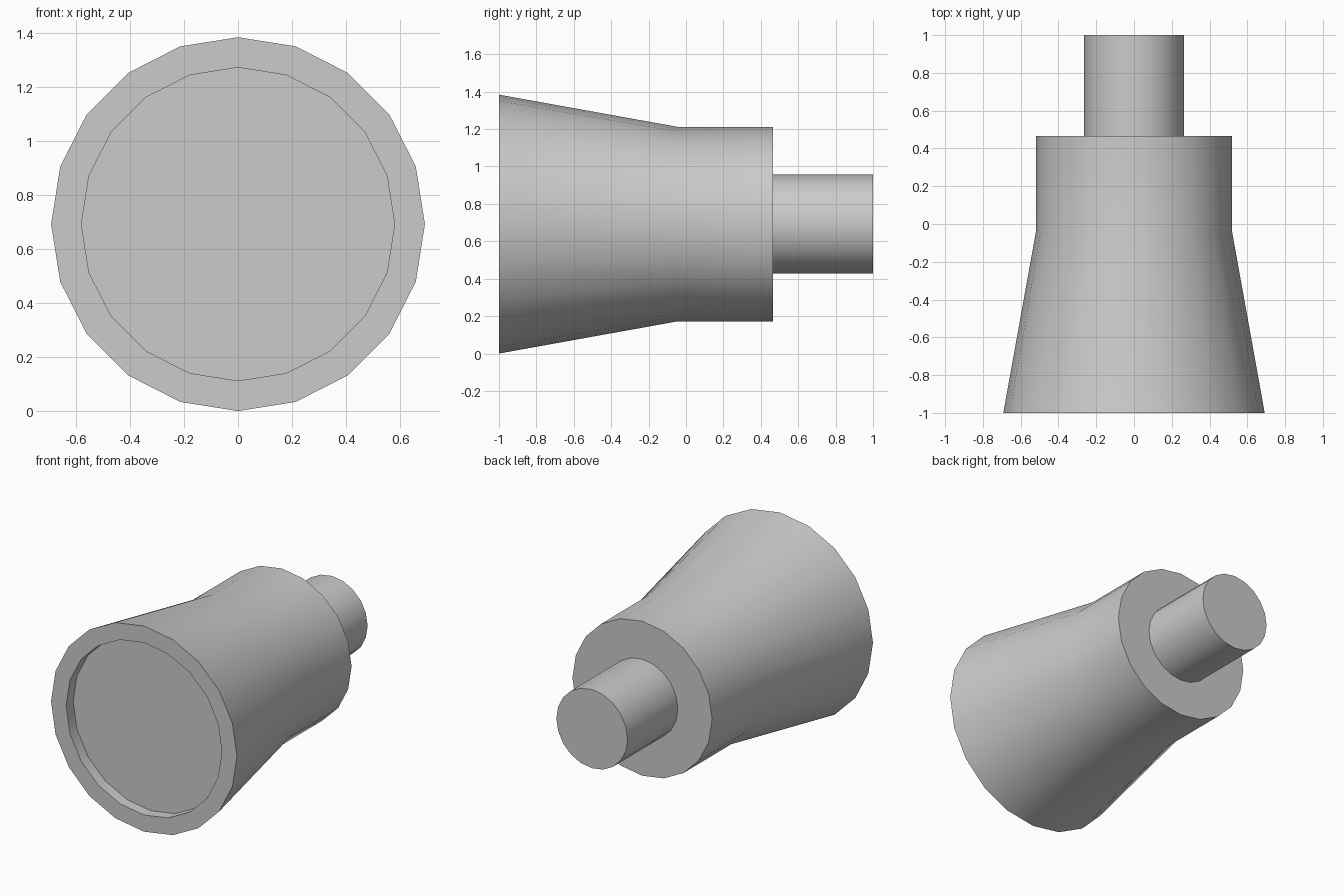
import bpy, bmesh, math

if "Cube" in bpy.data.objects:
    bpy.data.objects.remove(bpy.data.objects["Cube"])

SIDES = 20
RADIUS = 0.692  # widest ring, also the height of the axis


def lathe(name, profile):
    """Revolve (radius, y) points around the y axis and cap both ends."""
    bm = bmesh.new()
    rings = []
    for r, y in profile:
        rings.append([bm.verts.new((r * math.sin(2 * math.pi * i / SIDES), y,
                                    RADIUS + r * math.cos(2 * math.pi * i / SIDES)))
                      for i in range(SIDES)])
    for a, b in zip(rings, rings[1:]):
        for i in range(SIDES):
            j = (i + 1) % SIDES
            bm.faces.new((a[i], a[j], b[j], b[i]))
    bm.faces.new(rings[0])
    bm.faces.new(rings[-1])
    bmesh.ops.recalc_face_normals(bm, faces=bm.faces)
    mesh = bpy.data.meshes.new(name)
    bm.to_mesh(mesh)
    bm.free()
    obj = bpy.data.objects.new(name, mesh)
    bpy.context.collection.objects.link(obj)
    bpy.ops.object.select_all(action='DESELECT')
    obj.select_set(True)
    bpy.context.view_layer.objects.active = obj
    bpy.ops.object.shade_smooth_by_angle(angle=math.radians(30))
    return obj


# Recessed face, front rim, flared body, straight collar and rear stem
lathe("flared_housing", [
    (0.58, -0.925), (0.58, -1.0),
    (RADIUS, -1.0), (0.52, -0.045),
    (0.52, 0.465), (0.265, 0.465),
    (0.265, 1.0),
])
